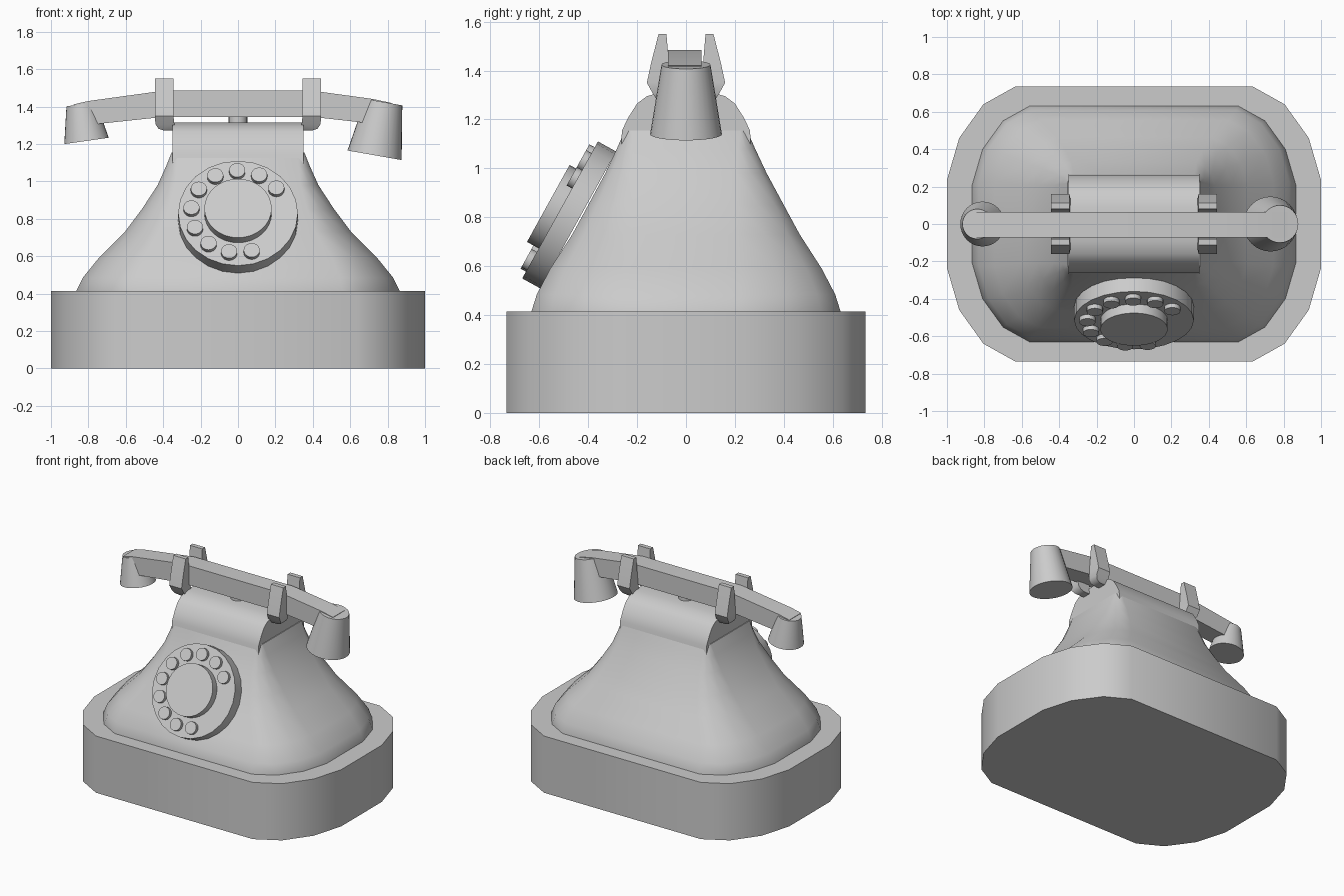
import bpy, bmesh, math
from mathutils import Vector

if "Cube" in bpy.data.objects:
    bpy.data.objects.remove(bpy.data.objects["Cube"])


def finish(name, bm, angle=38):
    bmesh.ops.recalc_face_normals(bm, faces=bm.faces)
    me = bpy.data.meshes.new(name)
    bm.to_mesh(me)
    bm.free()
    ob = bpy.data.objects.new(name, me)
    bpy.context.collection.objects.link(ob)
    bpy.ops.object.select_all(action='DESELECT')
    ob.select_set(True)
    bpy.context.view_layer.objects.active = ob
    bpy.ops.object.shade_smooth_by_angle(angle=math.radians(angle))
    return ob


def loft(name, rings, angle=38):
    bm = bmesh.new()
    loops = [[bm.verts.new(p) for p in r] for r in rings]
    n = len(loops[0])
    for a, b in zip(loops, loops[1:]):
        for i in range(n):
            j = (i + 1) % n
            bm.faces.new((a[i], a[j], b[j], b[i]))
    bm.faces.new(loops[0])
    bm.faces.new(loops[-1])
    return finish(name, bm, angle)


def outline(a, b, cx, cy, z):
    """Rectangle with three-segment rounded corners."""
    q = [(a - cx + cx * u, b - cy + cy * v)
         for u, v in ((0, 1), (.466, .81), (.82, .45), (1, 0))]
    half = q + [(x, -y) for x, y in reversed(q)]
    return [(x, y, z) for x, y in half + [(-x, -y) for x, y in half]]


def frustum(name, p0, p1, r0, r1, n=32):
    p0, p1 = Vector(p0), Vector(p1)
    d = (p1 - p0).normalized()
    u = d.cross(Vector((0, 1, 0) if abs(d.y) < .5 else (1, 0, 0))).normalized()
    v = d.cross(u)
    rings = [[p + r * (math.cos(t) * u + math.sin(t) * v)
              for t in (2 * math.pi * i / n for i in range(n))]
             for p, r in ((p0, r0), (p1, r1))]
    return loft(name, rings)


# Base plinth
loft("base", [outline(1, .735, .365, .5, z) for z in (0, .415)])

# Flared body
stations = [(.40, .866, .634), (.415, .865, .632), (.485, .83, .61),
            (.59, .745, .555), (.73, .605, .465), (.85, .515, .40),
            (.98, .43, .33), (1.08, .385, .283), (1.155, .355, .25)]
rings = []
for z, a, b in stations:
    t = (1.155 - z) / .755
    rings.append(outline(a, b, .03 + .285 * t, .03 + .40 * t, z))
loft("body", rings)

# Rounded cap under the handset
half = [(.27, .98), (.262, 1.155), (.235, 1.21), (.20, 1.265),
        (.16, 1.295), (.09, 1.315)]
cap = half + [(-y, z) for y, z in reversed(half)]
loft("cap", [[(x, y, z) for y, z in cap] for x in (-.35, .35)])

# Tilted dial with hub and ten finger buttons
normal = Vector((0, -.875, .484))
up = Vector((0, .484, .875))
right = Vector((1, 0, 0))
face = Vector((0, -.515, .83))
frustum("dial_plate", face - normal * .085, face, .32, .32, 24)
frustum("dial_hub", face - normal * .01, face + normal * .055, .18, .18, 32)
for i in range(10):
    t = math.radians(55 - 28 * i)
    c = face + .25 * (math.sin(t) * right + math.cos(t) * up)
    frustum("dial_button", c - normal * .01, c + normal * .025, .043, .043, 20)

# Hook plunger
frustum("hook_plunger", (0, 0, 1.29), (0, 0, 1.36), .05, .05, 20)

# Cradle prongs: rounded lower outer corner, leaning taper toward the top
for sx in (-1, 1):
    for sy in (-1, 1):
        rows = [(1.272, .34, .395, .05, .11), (1.282, .34, .425, .05, .12),
                (1.305, .34, .441, .053, .135), (1.35, .345, .445, .06, .16),
                (1.43, .345, .445, .07, .143), (1.55, .345, .445, .08, .112)]
        loft("cradle_prong", [[(sx * x0, sy * y0, z), (sx * x1, sy * y0, z),
                               (sx * x1, sy * y1, z), (sx * x0, sy * y1, z)]
                              for z, x0, x1, y0, y1 in rows])

# Handset handle
bar = [(-.88, 1.412), (-.80, 1.43), (-.40, 1.485), (.40, 1.485), (.72, 1.441),
       (.82, 1.42), (.80, 1.30), (.40, 1.345), (-.40, 1.345), (-.82, 1.30)]
loft("handset_handle", [[(x, y, z) for x, z in bar] for y in (-.073, .063)], 20)

# Ear and mouth cups
frustum("left_cup", (-.81, 0, 1.217), (-.838, 0, 1.413), .12, .08, 32)
frustum("right_cup", (.73, 0, 1.14), (.78, 0, 1.424), .147, .1, 32)
